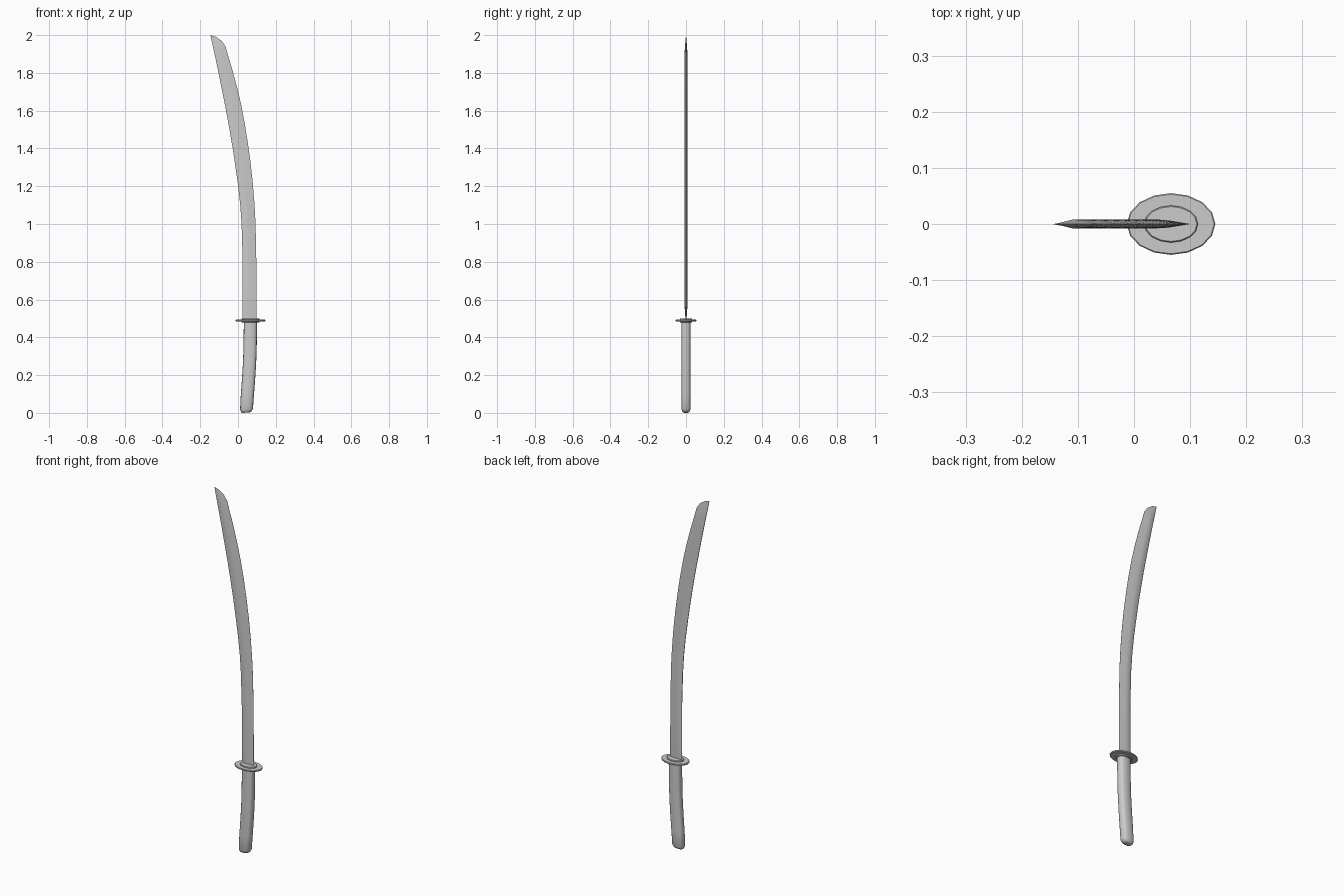
import bpy, bmesh, math

if "Cube" in bpy.data.objects:
    bpy.data.objects.remove(bpy.data.objects["Cube"])


def loft(name, rings, angle=40):
    """Skin a list of equal-length closed rings and cap both ends."""
    bm = bmesh.new()
    rows = [[bm.verts.new(p) for p in ring] for ring in rings]
    n = len(rows[0])
    for a, b in zip(rows, rows[1:]):
        for i in range(n):
            j = (i + 1) % n
            bm.faces.new((a[i], a[j], b[j], b[i]))
    bm.faces.new(rows[0][::-1])
    bm.faces.new(rows[-1])
    bmesh.ops.recalc_face_normals(bm, faces=bm.faces)
    mesh = bpy.data.meshes.new(name)
    bm.to_mesh(mesh)
    bm.free()
    ob = bpy.data.objects.new(name, mesh)
    bpy.context.collection.objects.link(ob)
    bpy.ops.object.select_all(action='DESELECT')
    bpy.context.view_layer.objects.active = ob
    ob.select_set(True)
    bpy.ops.object.shade_smooth_by_angle(angle=math.radians(angle))
    return ob


def oval(cx, z, rx, ry, n=16, power=1.0, tilt=0.0):
    """Ellipse ring; power below 1 squares it off, tilt slopes it along x."""
    ring = []
    for i in range(n):
        a = 2 * math.pi * i / n
        c, s = math.cos(a), math.sin(a)
        x = rx * math.copysign(abs(c) ** power, c)
        y = ry * math.copysign(abs(s) ** power, s)
        ring.append((cx + x, y, z + tilt * x))
    return ring


# blade: spine x, spine z, edge x, edge z, thickness factor
stations = [
    (0.025, 0.49, 0.098, 0.49, 0.3),
    (0.025, 0.57, 0.098, 0.57, 1),
    (0.025, 0.80, 0.097, 0.80, 1),
    (0.019, 1.00, 0.093, 1.00, 1),
    (0.012, 1.10, 0.087, 1.11, 1),
    (0.001, 1.20, 0.078, 1.22, 1),
    (-0.013, 1.30, 0.066, 1.33, 1),
    (-0.028, 1.40, 0.052, 1.43, 1),
    (-0.045, 1.50, 0.036, 1.53, 1),
    (-0.063, 1.60, 0.017, 1.63, 1),
    (-0.083, 1.70, -0.004, 1.72, 1),
    (-0.103, 1.80, -0.028, 1.81, 1),
    (-0.124, 1.90, -0.055, 1.90, 1),
    (-0.131, 1.93, -0.066, 1.94, 0.75),
    (-0.139, 1.967, -0.087, 1.970, 0.4),
    (-0.146, 2.00, -0.115, 1.99, 0.05),
]
# cross-section: position from spine to edge, half thickness
section = [(0, 0.0015), (0.22, 0.008), (0.5, 0.0065), (1, 0.0004)]
section += [(u, -y) for u, y in reversed(section)]
loft("blade", [[(sx + (ex - sx) * u, y * t, sz + (ez - sz) * u)
                for u, y in section] for sx, sz, ex, ez, t in stations])

# guard plate and the two collars on either side of it
for name, rx, ry, z0, z1 in (("guard", 0.079, 0.055, 0.485, 0.494),
                             ("guard_collar", 0.048, 0.033, 0.478, 0.501)):
    b = 0.002
    loft(name, [oval(0.066, z0, rx - b, ry - b), oval(0.066, z0 + b, rx, ry),
                oval(0.066, z1 - b, rx, ry), oval(0.066, z1, rx - b, ry - b)])

# gently curved grip: centre x, z, half width, half depth
grip = [(0.044, 0.007, 0.018, 0.012), (0.044, 0.011, 0.027, 0.019),
        (0.045, 0.025, 0.034, 0.0245), (0.050, 0.10, 0.035, 0.025),
        (0.056, 0.18, 0.035, 0.025), (0.061, 0.26, 0.035, 0.025),
        (0.064, 0.34, 0.035, 0.025), (0.066, 0.485, 0.035, 0.025)]
loft("grip", [oval(x, z, rx, ry, power=0.75, tilt=0.08 * max(0, 1 - z / 0.4))
              for x, z, rx, ry in grip], 50)
for v in bpy.data.objects["grip"].data.vertices:
    v.co.z = max(v.co.z, 0.0)

# seat the lowest point exactly on the ground
low = min(v.co.z for v in bpy.data.objects["grip"].data.vertices)
for v in bpy.data.objects["grip"].data.vertices:
    if v.co.z < 0.03:
        v.co.z -= low
